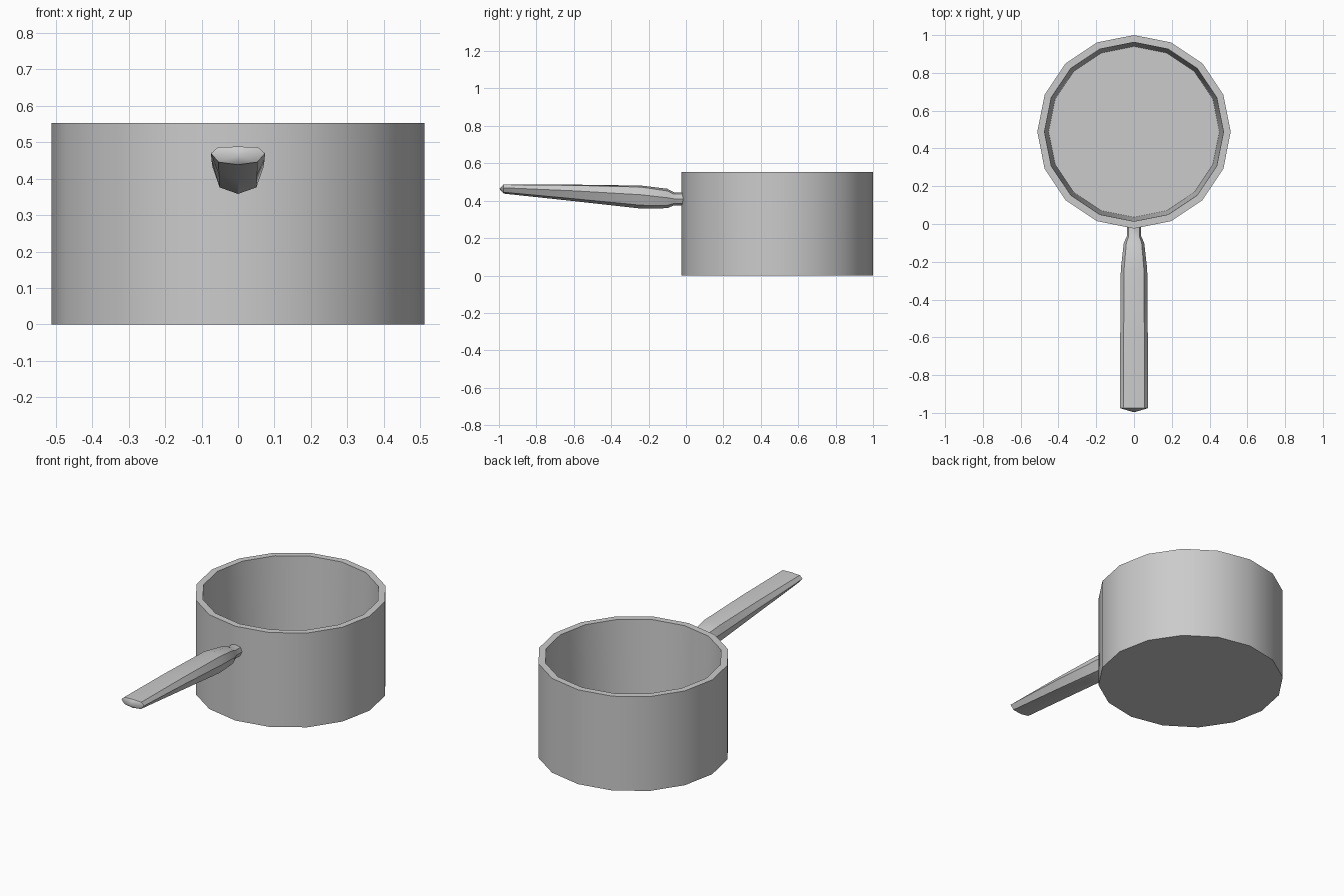
import bpy, bmesh, math

cube = bpy.data.objects.get("Cube")
if cube:
    bpy.data.objects.remove(cube, do_unlink=True)

SIDES = 16
POT_Y = 0.488

metal = bpy.data.materials.new("grey metal")
metal.use_nodes = True
grey = (0.6, 0.6, 0.6, 1)
metal.diffuse_color = grey
metal.node_tree.nodes["Principled BSDF"].inputs["Base Color"].default_value = grey


def loft(name, rings, tip=None):
    """Bridge closed rings of points; cap both ends, the last one with an optional tip."""
    bm = bmesh.new()
    loops = [[bm.verts.new(p) for p in ring] for ring in rings]
    n = len(loops[0])
    for a, b in zip(loops, loops[1:]):
        for i in range(n):
            j = (i + 1) % n
            bm.faces.new((a[i], a[j], b[j], b[i]))
    bm.faces.new(loops[0][::-1])
    if tip:
        apex = bm.verts.new(tip)
        for i in range(n):
            bm.faces.new((loops[-1][i], loops[-1][(i + 1) % n], apex))
    else:
        bm.faces.new(loops[-1])
    bmesh.ops.recalc_face_normals(bm, faces=bm.faces)
    mesh = bpy.data.meshes.new(name)
    bm.to_mesh(mesh)
    bm.free()
    mesh.materials.append(metal)
    obj = bpy.data.objects.new(name, mesh)
    bpy.context.collection.objects.link(obj)
    bpy.ops.object.select_all(action='DESELECT')
    obj.select_set(True)
    bpy.context.view_layer.objects.active = obj
    bpy.ops.object.shade_smooth_by_angle(angle=math.radians(32))
    return obj


def circle(radius, z):
    angles = [math.tau * i / SIDES for i in range(SIDES)]
    return [(radius * math.cos(a), POT_Y + radius * math.sin(a), z) for a in angles]


def grip_section(y, half_width, bottom, top, flat):
    """Eight-sided section: flat = 0 is round, flat = 1 has a broad level top."""
    mid = (top + bottom) / 2
    half = (top - bottom) / 2
    shoulder = 0.71 + 0.2 * flat
    profile = [(0, 1), (0.75, shoulder), (1, 0.25 * flat), (0.72, -0.71)]
    profile += [(0, -1)] + [(-x, z) for x, z in profile[:0:-1]]
    return [(x * half_width, y, mid + z * half) for x, z in profile]


# Pot body: outer wall, rim, slightly tapered inner wall and floor
loft("pot_body", [circle(0.512, 0), circle(0.512, 0.553),
                  circle(0.474, 0.553), circle(0.452, 0.03)])

# Handle: round neck swelling into a grip that thins toward the end
sections = [
    (0.0, 0.038, 0.375, 0.445, 0),
    (-0.065, 0.038, 0.375, 0.445, 0),
    (-0.10, 0.054, 0.36, 0.464, 0.3),
    (-0.24, 0.070, 0.358, 0.481, 0.8),
    (-0.60, 0.073, 0.398, 0.486, 1),
    (-0.975, 0.074, 0.438, 0.488, 1),
]
loft("handle", [grip_section(*s) for s in sections], tip=(0, -0.997, 0.463))
